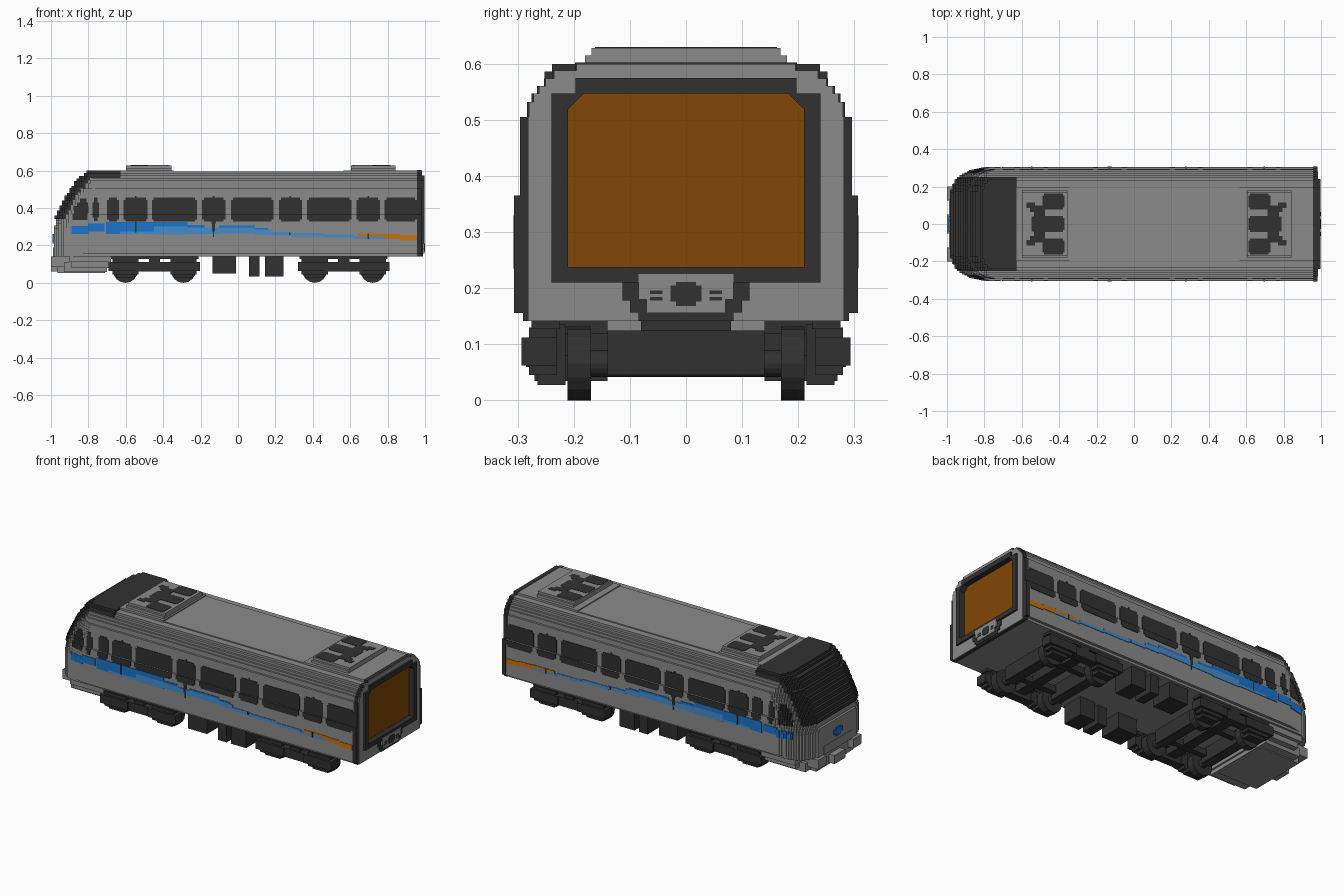
import bpy, bmesh, math
from mathutils import Matrix

cube = bpy.data.objects.get("Cube")
if cube:
    bpy.data.objects.remove(cube)


def material(name, rgb):
    m = bpy.data.materials.new(name)
    m.use_nodes = True
    m.diffuse_color = (*rgb, 1)
    m.node_tree.nodes["Principled BSDF"].inputs["Base Color"].default_value = (*rgb, 1)
    return m


GRAY = material("silver gray", (0.257, 0.257, 0.257))
DARK = material("charcoal", (0.031, 0.031, 0.031))
BLUE = material("blue", (0.011, 0.175, 0.6))
LIGHT = material("light blue", (0.06, 0.27, 0.62))
ORANGE = material("orange", (0.6, 0.165, 0.003))
BROWN = material("amber brown", (0.222, 0.063, 0.002))


def add_box(bm, x0, x1, y0, y1, z0, z1):
    size = Matrix.Diagonal((x1 - x0, y1 - y0, z1 - z0, 1))
    at = Matrix.Translation(((x0 + x1) / 2, (y0 + y1) / 2, (z0 + z1) / 2))
    bmesh.ops.create_cube(bm, size=1, matrix=at @ size)


def add_prism(bm, pts, x0, x1):
    face = bm.faces.new([bm.verts.new((x0, y, z)) for y, z in pts])
    out = bmesh.ops.extrude_face_region(bm, geom=[face], use_keep_orig=True)
    verts = [v for v in out["geom"] if isinstance(v, bmesh.types.BMVert)]
    bmesh.ops.translate(bm, verts=verts, vec=(x1 - x0, 0, 0))


def finish(name, bm, mat):
    bmesh.ops.recalc_face_normals(bm, faces=bm.faces[:])
    me = bpy.data.meshes.new(name)
    bm.to_mesh(me)
    bm.free()
    me.materials.append(mat)
    ob = bpy.data.objects.new(name, me)
    bpy.context.collection.objects.link(ob)


def boxes(name, mat, items, mirror=False):
    """Boxes as (x0, x1, y0, y1, z0, z1), optionally repeated on the other side."""
    bm = bmesh.new()
    for x0, x1, y0, y1, z0, z1 in items:
        add_box(bm, x0, x1, y0, y1, z0, z1)
        if mirror:
            add_box(bm, x0, x1, -y1, -y0, z0, z1)
    finish(name, bm, mat)


# Stepped body section: (upper z, half width) for each level
BOTTOM, TOP = 0.142, 0.588
LEVELS = [(0.156, 0.287), (0.365, 0.303), (0.505, 0.292), (0.532, 0.28), (0.547, 0.272),
          (0.56, 0.262), (0.574, 0.25), (TOP, 0.235)]
# Foremost x at each height, and half width at each distance behind it
FRONT = [(0.29, -0.985), (0.36, -0.96), (0.42, -0.93), (0.46, -0.91), (0.5, -0.885),
         (0.537, -0.855), (0.57, -0.82), (TOP, -0.795)]
PLAN = [(0, 0.165), (0.025, 0.228), (0.045, 0.252), (0.065, 0.268), (0.105, 0.284),
        (0.155, 0.296), (0.195, 0.304)]
SLABS = [-0.985 + 0.013 * i for i in range(31)] + [0.957]
NOSE_ZS = sorted([z for z, w in LEVELS] + [0.28 + 0.0135 * i for i in range(17)])


def lookup(table, x):
    if x <= table[0][0]:
        return table[0][1]
    for (a, u), (b, v) in zip(table, table[1:]):
        if x <= b:
            return u + (v - u) * (x - a) / (b - a)
    return table[-1][1]


def levels_at(x):
    """Levels of the section at x, rounded towards the front of the nose."""
    if x > SLABS[-2]:
        return LEVELS
    out = []
    for z in NOSE_ZS:
        back = x - lookup(FRONT, z - 0.006)
        if back >= 0:
            body = next(w for top, w in LEVELS if z <= top)
            out.append((z, min(body, lookup(PLAN, back))))
    return out


def section(levels, z0=BOTTOM):
    half, z = [], z0
    for top, w in levels:
        if top <= z:
            continue
        half += [(w, z), (w, top)]
        z = top
    return half + [(-y, z) for y, z in reversed(half)]


# Body shell with its stepped nose
bm = bmesh.new()
for a, b in zip(SLABS, SLABS[1:]):
    add_prism(bm, section(levels_at((a + b) / 2)), a, b)
finish("body_shell", bm, GRAY)

# Dark windscreen wrapping from the nose up to the roof
bm = bmesh.new()
for a, b in zip(SLABS[:28], SLABS[1:29]):
    lv = [(z + 0.012, min(w, 0.248) + 0.004) for z, w in levels_at((a + b) / 2)]
    if lv[-1][0] > 0.345:
        add_prism(bm, section(lv, 0.34), a - 0.008, b - 0.008)
finish("windscreen", bm, DARK)


# Thin plates that follow the body sides
def side_plates(name, mat, rects, lift=0.003):
    bm = bmesh.new()
    for x0, x1, z0, z1 in rects:
        for a, b in zip(SLABS, SLABS[1:]):
            lo, hi, base = max(a, x0), min(b, x1), BOTTOM
            for top, w in levels_at((a + b) / 2):
                p, q = max(base, z0), min(top, z1)
                base = top
                if hi - lo > 0.0005 and q - p > 0.0005:
                    for s in (1, -1):
                        y0, y1 = sorted((s * (w - 0.006), s * (w + lift)))
                        add_box(bm, lo - 0.001, hi, y0, y1, p, q)
    finish(name, bm, mat)


WINDOWS = [(-0.7, -0.637), (-0.61, -0.483), (-0.46, -0.22), (-0.192, -0.067), (-0.037, 0.19),
           (0.22, 0.342), (0.37, 0.607), (0.635, 0.758), (0.785, 0.957)]
rows = []
for a, b in WINDOWS:
    rows += [(a + 0.01, b - 0.01, 0.327, 0.338), (a, b, 0.338, 0.443), (a + 0.01, b - 0.01, 0.443, 0.455)]
side_plates("side_windows", DARK, rows)
side_plates("cab_windows", DARK, [(-0.885, -0.805, 0.335, 0.37), (-0.875, -0.8, 0.37, 0.41),
            (-0.86, -0.803, 0.41, 0.43), (-0.845, -0.81, 0.43, 0.452),
            (-0.777, -0.742, 0.35, 0.43), (-0.77, -0.75, 0.33, 0.457)])

# Narrow door seams above and below the door windows
seams = [(-0.142, -0.118, 0.318, 0.33), (-0.137, -0.123, 0.275, 0.32), (-0.132, -0.128, 0.245, 0.28)]
for x, z0, z1 in ((-0.547, 0.27, 0.33), (0.278, 0.255, 0.27), (0.697, 0.235, 0.265)):
    seams.append((x - 0.003, x + 0.003, z0, z1))
for x in (-0.547, -0.13, 0.28, 0.697):
    seams.append((x - 0.004, x + 0.004, 0.45, 0.464))
side_plates("door_seams", DARK, seams, 0.004)

# Side stripe, falling from the nose to the rear
side_plates("blue_stripe", BLUE, [
    (-0.89, -0.8, 0.262, 0.305), (-0.8, -0.715, 0.275, 0.318), (-0.705, -0.63, 0.262, 0.326),
    (-0.63, -0.45, 0.275, 0.326), (-0.45, -0.27, 0.3, 0.326), (-0.27, -0.18, 0.295, 0.308),
    (-0.1, 0.09, 0.296, 0.306), (0.09, 0.16, 0.285, 0.294)])
side_plates("light_stripe", LIGHT, [
    (-0.63, -0.45, 0.262, 0.275), (-0.45, -0.27, 0.258, 0.3), (-0.27, -0.1, 0.262, 0.295),
    (-0.1, 0.09, 0.264, 0.296), (0.09, 0.18, 0.258, 0.285), (0.18, 0.29, 0.253, 0.272),
    (0.29, 0.46, 0.247, 0.266), (0.46, 0.62, 0.242, 0.258), (0.62, 0.785, 0.235, 0.249)])
side_plates("orange_stripe", ORANGE, [(0.64, 0.785, 0.249, 0.265), (0.785, 0.87, 0.236, 0.262),
                                      (0.87, 0.956, 0.227, 0.256)])

# Roof: panels, raised units and their dark grilles
boxes("roof_panels", GRAY, [(-0.345, 0.565, -0.195, 0.195, 0.58, 0.594),
                            (0.565, 0.957, -0.198, 0.198, 0.58, 0.6), (-0.63, -0.345, -0.198, 0.198, 0.58, 0.6)])
for label, x0, x1 in (("front", -0.598, -0.355), ("rear", 0.605, 0.843)):
    boxes(label + "_roof_unit", GRAY, [(x0, x1, -0.18, 0.18, 0.59, 0.615), (x0, x1, -0.168, 0.168, 0.61, 0.628)])
grille = [(-0.48, -0.38, c - 0.042, c + 0.042) for c in (-0.12, 0, 0.12)]
grille += [(-0.49, -0.372, c - 0.033, c + 0.033) for c in (-0.12, 0, 0.12)]
grille += [(-0.535, -0.475, -0.1, 0.1), (-0.548, -0.53, -0.04, 0.04)]
grille += [(-0.575, -0.53, 0.085, 0.115), (-0.575, -0.53, -0.115, -0.085),
           (-0.555, -0.53, 0.065, 0.105), (-0.555, -0.53, -0.105, -0.065)]
boxes("front_roof_grille", DARK, [(*g, 0.625, 0.63) for g in grille])
boxes("rear_roof_grille", DARK, [(0.24 - b, 0.24 - a, c, d, 0.625, 0.63) for a, b, c, d in grille])


# Rear end: dark collar, pale end plate, gangway frame and closing panel
def ring(name, mat, levels, z0, hole, x0, x1):
    w, lo, hi, c = hole
    bm = bmesh.new()
    for s in (1, -1):
        outer = [p for p in section(levels, z0) if p[0] > 0]
        pts = [(0, z0)] + outer + [(0, levels[-1][0]), (0, hi), (w - c, hi), (w, hi - c), (w, lo), (0, lo)]
        add_prism(bm, [(s * y, z) for y, z in pts], x0, x1)
    finish(name, bm, mat)


END_HOLE = (0.212, 0.236, 0.548, 0.028)
collar = [(z, w + 0.0035) for z, w in LEVELS] + [(0.602, 0.198)]
ring("rear_collar", DARK, collar, BOTTOM, END_HOLE, 0.957, 0.98)
ring("rear_end_plate", GRAY, [(z, min(w, 0.282)) for z, w in LEVELS] + [(0.6, 0.195)],
     BOTTOM, END_HOLE, 0.979, 0.985)
ring("gangway_frame", DARK, [(0.547, 0.24), (0.575, 0.197)], 0.21, (0.21, 0.238, 0.547, 0.028), 0.957, 0.996)
boxes("gangway_panel", BROWN, [(0.955, 0.964, -0.22, 0.22, 0.23, 0.555)])
boxes("rear_coupler_surround", DARK, [(0.98, 0.99, -0.113, 0.113, 0.178, 0.215),
                                      (0.98, 0.99, -0.1, 0.1, 0.157, 0.18), (0.98, 0.99, -0.085, 0.085, 0.142, 0.16)])
boxes("rear_coupler_plate", GRAY, [(0.985, 0.998, -0.085, 0.085, 0.18, 0.225),
                                   (0.985, 0.998, -0.07, 0.07, 0.156, 0.18)])
boxes("rear_coupler", DARK, [(0.99, 1.0, -0.028, 0.028, 0.176, 0.205), (0.99, 1.0, -0.018, 0.018, 0.168, 0.211)])
boxes("rear_sockets", DARK, [(0.99, 1.0, 0.042, 0.064, 0.178, 0.184), (0.99, 1.0, 0.042, 0.064, 0.19, 0.196)], True)

# Front apron, bumpers, coupler and badge plate
boxes("front_apron", GRAY, [(-0.965, -0.71, -0.17, 0.17, 0.052, 0.1), (-0.93, -0.7, -0.22, 0.22, 0.058, 0.11),
                            (-0.89, -0.69, -0.255, 0.255, 0.08, 0.13), (-0.965, -0.68, -0.2, 0.2, 0.1, 0.15),
                            (-0.9, -0.68, -0.275, 0.275, 0.11, 0.15)])
boxes("front_bumpers", GRAY, [(-1.0, -0.93, 0.125, 0.2, 0.085, 0.14)], True)
boxes("front_coupler", GRAY, [(-1.0, -0.95, -0.05, 0.05, 0.06, 0.11)])
boxes("front_badge", BLUE, [(-0.991, -0.983, -0.04, 0.04, 0.225, 0.25), (-0.991, -0.983, -0.02, 0.02, 0.21, 0.26)])
boxes("nose_lip", GRAY, [(-0.988, -0.95, -0.13, 0.13, 0.14, 0.19)])

# Underfloor equipment
boxes("equipment_boxes", DARK, [(-0.135, -0.012, 0.14, 0.27, 0.05, 0.145), (0.06, 0.115, 0.15, 0.27, 0.035, 0.145),
                                (0.145, 0.242, 0.14, 0.27, 0.035, 0.145)], True)


# Bogies: wheels, axles, axle boxes and frames
def cylinders(name, items):
    bm = bmesh.new()
    for x, y, z, r, depth in items:
        at = Matrix.Translation((x, y, z)) @ Matrix.Rotation(math.pi / 2, 4, 'X')
        bmesh.ops.create_cone(bm, cap_ends=True, segments=16, radius1=r, radius2=r, depth=depth, matrix=at)
    finish(name, bm, DARK)


for label, c in (("front", -0.447), ("rear", 0.565)):
    axles = (c - 0.155, c + 0.155)
    cylinders(label + "_wheels", [(x, s * 0.19, 0.066, 0.066, 0.042) for x in axles for s in (1, -1)])
    cylinders(label + "_axles", [(x, 0, 0.066, 0.024, 0.38) for x in axles])
    parts = [(c - 0.235, c + 0.235, 0.225, 0.275, 0.127, 0.143), (c - 0.1, c + 0.1, 0.235, 0.285, 0.06, 0.112),
             (c - 0.03, c + 0.03, 0.24, 0.28, 0.11, 0.13)]
    for x in axles:
        parts += [(x - 0.09, x + 0.09, 0.23, 0.293, 0.062, 0.112), (x - 0.07, x + 0.07, 0.23, 0.28, 0.045, 0.13),
                  (x - 0.05, x + 0.05, 0.215, 0.265, 0.028, 0.135)]
    boxes(label + "_side_frames", DARK, parts, True)
    boxes(label + "_cross_beams", DARK, [(c - 0.03, c + 0.03, -0.24, 0.24, 0.08, 0.12),
                                         (c - 0.03, c + 0.03, -0.08, 0.08, 0.1, 0.145)]
          + [(x - 0.03, x + 0.03, -0.14, 0.14, 0.045, 0.125) for x in axles])
    boxes(label + "_inner_rails", DARK, [(c - 0.155, c + 0.155, 0.1, 0.135, 0.075, 0.11)], True)
